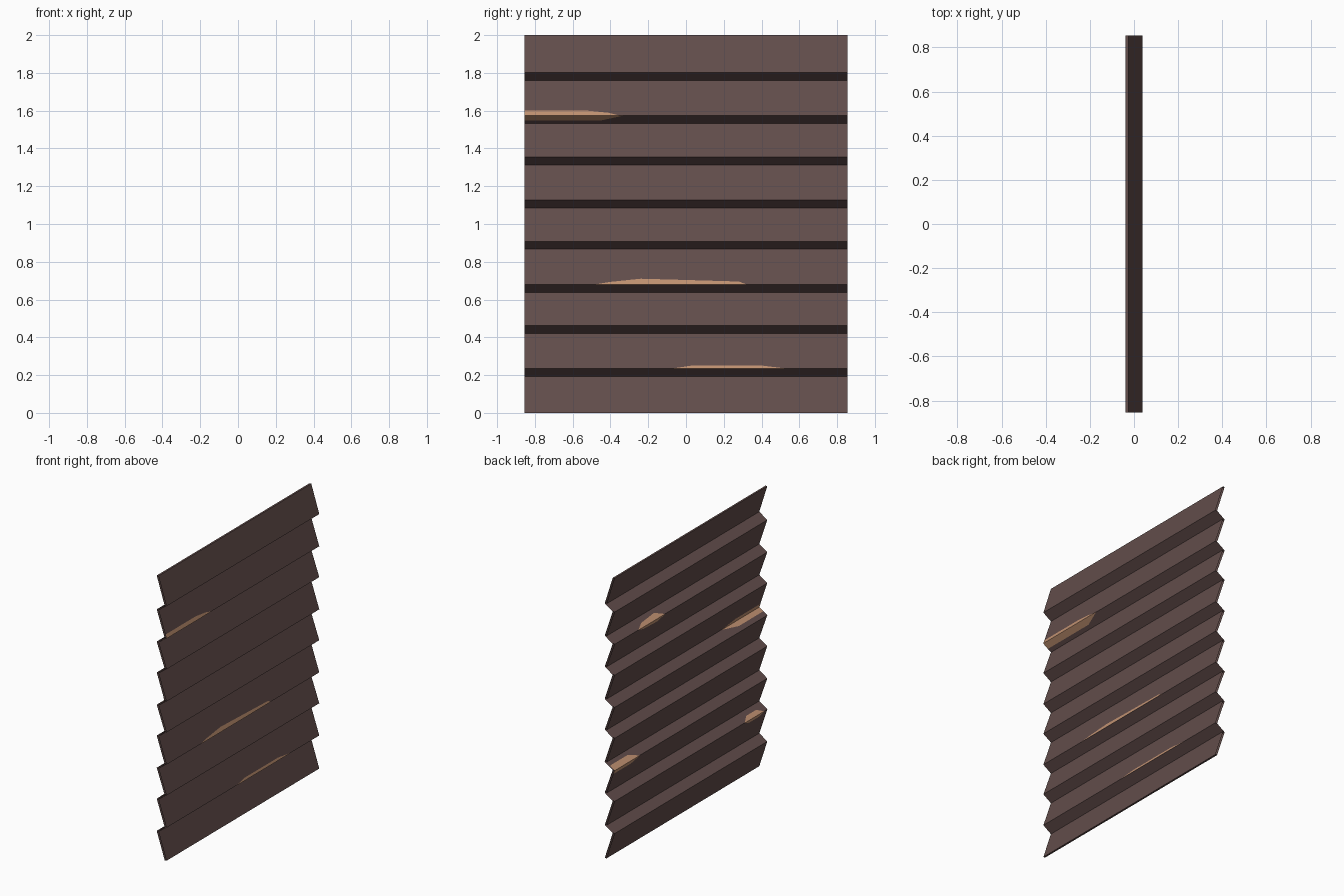
import bpy, bmesh

if "Cube" in bpy.data.objects:
    bpy.data.objects.remove(bpy.data.objects["Cube"])

HALF = 0.855            # half width along y
RIDGE, VALLEY = 0.038, -0.0245
THICK = 0.0135          # board thickness along x
DROP = 0.042            # height of each slanted underside
TOPS = [1.802 - 0.4467 * (k // 2) - 0.228 * (k % 2) for k in range(8)]


def material(name, rgb):
    m = bpy.data.materials.new(name)
    m.diffuse_color = (*rgb, 1)
    m.use_nodes = True
    m.node_tree.nodes["Principled BSDF"].inputs["Base Color"].default_value = m.diffuse_color
    return m


def finish(name, bm, mat):
    me = bpy.data.meshes.new(name)
    bm.to_mesh(me)
    bm.free()
    me.materials.append(mat)
    ob = bpy.data.objects.new(name, me)
    bpy.context.collection.objects.link(ob)
    return ob


dark_wood = material("dark stained wood", (0.122, 0.074, 0.070))
raw_wood = material("raw wood", (0.53, 0.285, 0.165))

# Clapboard zigzag profile: top, then outer and inner corner per board, then bottom
profile = [(VALLEY, 2.0)]
for z in TOPS:
    profile += [(RIDGE, z), (VALLEY, z - DROP)]
profile.append((RIDGE, 0.0))

# Siding: front and back skins, thin top and bottom caps, open ends
outline = profile + [(x - THICK, z) for x, z in reversed(profile)]
bm = bmesh.new()
left = [bm.verts.new((x, -HALF, z)) for x, z in outline]
right = [bm.verts.new((x, HALF, z)) for x, z in outline]
n = len(outline)
for i in range(n):
    j = (i + 1) % n
    bm.faces.new((left[j], right[j], right[i], left[i]))
finish("siding", bm, dark_wood)


# Worn patch: flat piece lying on one slope, from corner a towards corner b.
# shape holds (y, fraction of the slope) pairs.
def patch(name, side, a, b, shape):
    (ax, az), (bx, bz) = profile[a], profile[b]
    off = 0.0015 if side > 0 else -THICK - 0.0015
    pts = [(ax + off, y, az) for y in (shape[-1][0], shape[0][0])]
    pts += [(ax + (bx - ax) * f + off, y, az + (bz - az) * f)
            for y, f in shape if f > 0]
    bm = bmesh.new()
    face = bm.faces.new([bm.verts.new(p) for p in pts])
    face.normal_update()
    if face.normal.x * side < 0:
        face.normal_flip()
    finish(name, bm, raw_wood)


def ridge(k):
    return 1 + 2 * k


# Front patches along the outer edges
r = ridge(1)
patch("upper_chip_face", 1, r, r - 1,
      [(-HALF, .14), (-.52, .14), (-.41, .08), (-.35, 0)])
patch("upper_chip_underside", 1, r, r + 1,
      [(-HALF, .62), (-.45, .62), (-.33, 0)])
r = ridge(5)
patch("middle_chip", 1, r, r - 1,
      [(-.48, 0), (-.40, .07), (-.24, .16), (-.04, .13), (.28, .08), (.32, 0)])
r = ridge(7)
patch("lower_chip", 1, r, r - 1,
      [(-.08, 0), (.03, .09), (.40, .09), (.54, 0)])

# Back patches: each on a slanted ledge and the board next to it
r = ridge(3)
patch("back_chip_ledge", -1, r, r + 1, [(-HALF, .5), (-.58, .5), (-.43, 0)])
patch("back_chip_face", -1, r, r - 1, [(-HALF, .14), (-.58, .14), (-.43, 0)])
for i, (k, shape) in enumerate([
        (1, [(.29, 0), (.36, 1), (.52, .7), (.59, 0)]),
        (6, [(-.82, 0), (-.77, .8), (-.66, .8), (-.60, 0)]),
        (5, [(.57, 0), (.66, 1), (HALF, 1)])]):
    v = ridge(k) + 1
    patch(f"back_edge_chip_ledge_{i}", -1, v, v - 1, [(y, f * .6) for y, f in shape])
    patch(f"back_edge_chip_face_{i}", -1, v, v + 1, [(y, f * .15) for y, f in shape])
